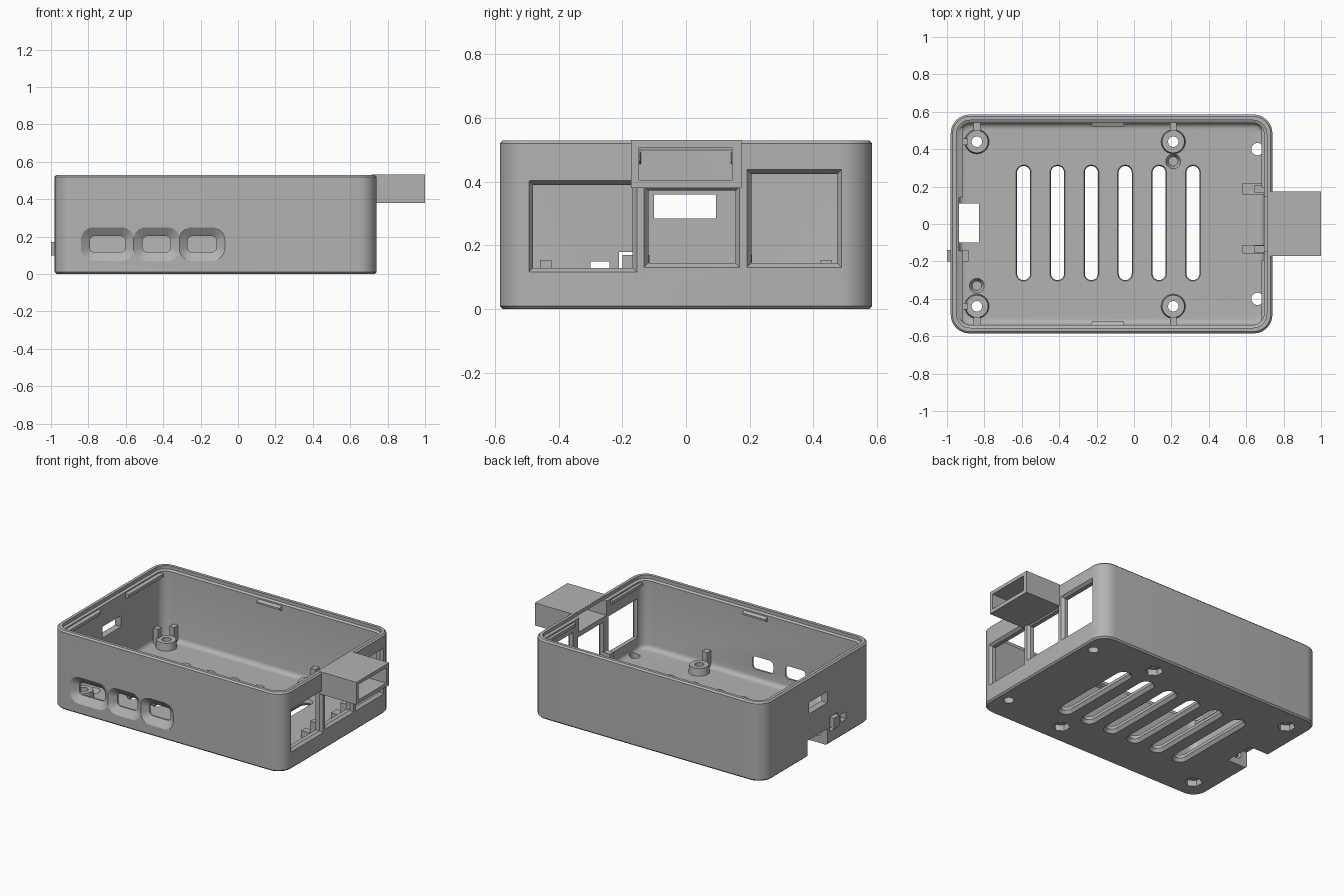
import bpy, bmesh, math
from mathutils import Matrix

if "Cube" in bpy.data.objects:
    bpy.data.objects.remove(bpy.data.objects["Cube"], do_unlink=True)

grey = bpy.data.materials.new("plain grey")
grey.use_nodes = True
COLOUR = (0.45, 0.45, 0.45, 1)
grey.diffuse_color = COLOUR
grey.node_tree.nodes["Principled BSDF"].inputs["Base Color"].default_value = COLOUR


def finish(name, bm):
    bmesh.ops.recalc_face_normals(bm, faces=bm.faces)
    mesh = bpy.data.meshes.new(name)
    bm.to_mesh(mesh)
    bm.free()
    mesh.materials.append(grey)
    ob = bpy.data.objects.new(name, mesh)
    bpy.context.collection.objects.link(ob)
    return ob


def outline(u, v, w, h, r, seg):
    """Rounded rectangle, or a plain one when r is 0."""
    if r == 0:
        return [(u + a * w / 2, v + b * h / 2) for a, b in ((1, 1), (-1, 1), (-1, -1), (1, -1))]
    pts = []
    for q, (a, b) in enumerate(((1, 1), (-1, 1), (-1, -1), (1, -1))):
        for i in range(seg + 1):
            t = (q + i / seg) * math.pi / 2
            pts.append((u + a * (w / 2 - r) + r * math.cos(t),
                        v + b * (h / 2 - r) + r * math.sin(t)))
    return pts


def loft(name, axis, u, v, sections, seg=8):
    """Skin sections (level, width, height, radius) stacked along an axis."""
    place = {"x": lambda a, b, t: (t, a, b),
             "y": lambda a, b, t: (a, t, b),
             "z": lambda a, b, t: (a, b, t)}[axis]
    bm = bmesh.new()
    rings = [[bm.verts.new(place(a, b, t)) for a, b in outline(u, v, w, h, r, seg)]
             for t, w, h, r in sections]
    n = len(rings[0])
    for lo, hi in zip(rings, rings[1:]):
        for i in range(n):
            j = (i + 1) % n
            bm.faces.new((lo[i], lo[j], hi[j], hi[i]))
    bm.faces.new(rings[0])
    bm.faces.new(rings[-1])
    return finish(name, bm)


def box(name, x, y, z):
    return loft(name, "z", sum(x) / 2, sum(y) / 2,
                [(t, x[1] - x[0], y[1] - y[0], 0) for t in z])


def cylinder(name, x, y, z0, z1, r0, r1, seg=24):
    bm = bmesh.new()
    bmesh.ops.create_cone(bm, cap_ends=True, segments=seg, radius1=r0, radius2=r1,
                          depth=z1 - z0, matrix=Matrix.Translation((x, y, (z0 + z1) / 2)))
    return finish(name, bm)


def combine(tool, operation="DIFFERENCE"):
    """Cut a tool from the case, or weld it on."""
    mod = case.modifiers.new("combine", "BOOLEAN")
    mod.operation, mod.solver, mod.object = operation, "EXACT", tool
    bpy.context.view_layer.objects.active = case
    bpy.ops.object.modifier_apply(modifier=mod.name)
    bpy.data.objects.remove(tool, do_unlink=True)


# Tray with rounded corners and a hollow inside
CX, L, W, H, FLOOR = -0.12, 1.72, 1.17, 0.53, 0.045
case = loft("case", "z", CX, 0, [(0, L - .02, W - .02, .09), (.01, L, W, .1),
                                 (H - .01, L, W, .1), (H, L - .02, W - .02, .09)])
LI, WI = L - .09, W - .09
fillet = []
for i in range(5):
    a = i * math.pi / 8
    inset = .06 * (1 - math.sin(a))
    fillet.append((FLOOR + .03 * (1 - math.cos(a)), LI - inset, WI - inset, .06 - inset / 2))
combine(loft("hollow", "z", CX, 0, fillet + [
    (.5, LI, WI, .06), (.508, LI + .03, WI + .03, .075), (.6, LI + .03, WI + .03, .075)]))

# Board supports with screw holes and nut pockets
SUPPORTS = [(x, y) for x in (-.84, .21) for y in (-.44, .44)]
for x, y in SUPPORTS:
    combine(cylinder("support", x, y, .02, .095, .068, .06), "UNION")
for x, y in SUPPORTS:
    combine(cylinder("nut_pocket", x, y, -.02, .04, .055, .055, 6))
    combine(cylinder("screw_hole", x, y, -.02, .2, .028, .028))

# Vent slots
for i in range(6):
    combine(loft("vent", "z", -.59 + i * .181, .005,
                 [(-.005, .11, .65, .055), (.02, .07, .61, .035),
                  (.035, .07, .61, .035), (.05, .086, .626, .043)]))

# Small floor holes and blind dimples
for s in (-1, 1):
    combine(cylinder("floor_hole", .66, s * .4, -.02, .1, .033, .033))
for x, y in ((.21, .335), (-.84, -.33)):
    combine(cylinder("dimple", x, y, .015, .05, .025, .042))

# Three flared ports in the front wall
for x0, x1, i0, i1 in ((-.84, -.555, -.8, -.61), (-.56, -.31, -.51, -.36), (-.315, -.07, -.275, -.12)):
    w, wi = x1 - x0, i1 - i0
    combine(loft("port", "y", (x0 + x1) / 2, .16,
                 [(-.6, w + .02, .2, .08), (-.585, w, .18, .07),
                  (-.552, wi, .085, .025), (-.5, wi, .085, .025)]))

# Large windows in the connector wall
for y0, y1, z0, z1 in ((-.48, -.168, .13, .39), (-.118, .155, .145, .372), (.205, .475, .145, .425)):
    w, h = y1 - y0, z1 - z0
    combine(loft("window", "x", (y0 + y1) / 2, (z0 + z1) / 2,
                 [(.6, w, h, 0), (.722, w, h, 0), (.745, w + .035, h + .035, 0)]))

# Hollow hood above the middle window
combine(box("hood", (.715, 1), (-.172, .175), (.38, .531)), "UNION")
combine(box("hood_opening", (.66, 1.1), (-.148, .145), (.405, .508)))

# Card notch, cable slot, light and button openings in the far wall
combine(box("card_notch", (-1.1, -.83), (-.1, .11), (-.1, .11)))
combine(box("cable_slot", (-1.1, -.85), (-.1, .095), (.285, .36)))
combine(box("light_hole", (-1.1, -.85), (-.3, -.24), (.1, .15)))
combine(box("button_hole", (-1.1, -.85), (-.21, -.13), (.08, .18)))

# Push button on a spring arm
box("button", (-1, -.89), (-.2, -.14), (.1, .17))
box("button_arm", (-.905, -.885), (-.2, -.14), (FLOOR - .01, .17))

# Board locating posts
for s in (-1, 1):
    box("end_post", (-.925, -.888), (s * .44 - .018, s * .44 + .018), (.03, .155))
    for x in (-.84, .21):
        box("side_post", (x - .018, x + .018), sorted((s * .497, s * .545)), (.03, .155))

# Brackets between the windows
for y0, y1 in ((.158, .218), (-.158, -.112)):
    mid = (y0 + y1) / 2
    box("bracket_base", (.58, .705), (y0, y1), (.03, .09))
    box("bracket_post", (.645, .705), (mid - .02, mid + .02), (.03, .17))

# Snap ridges for the lid
for s in (-1, 1):
    loft("side_ridge", "y", -.14, .475, [(s * .555, .18, .045, 0), (s * .52, .17, .012, 0)])
    loft("end_ridge", "x", s * .33, .475, [(-.945, .38, .045, 0), (-.915, .37, .02, 0)])
    loft("connector_ridge", "x", s * .36, .475, [(.715, .34, .045, 0), (.682, .33, .02, 0)])

# Smooth rounded surfaces, crisp edges
bpy.ops.object.select_all(action="DESELECT")
case.select_set(True)
bpy.context.view_layer.objects.active = case
bpy.ops.object.shade_smooth_by_angle(angle=math.radians(30))
